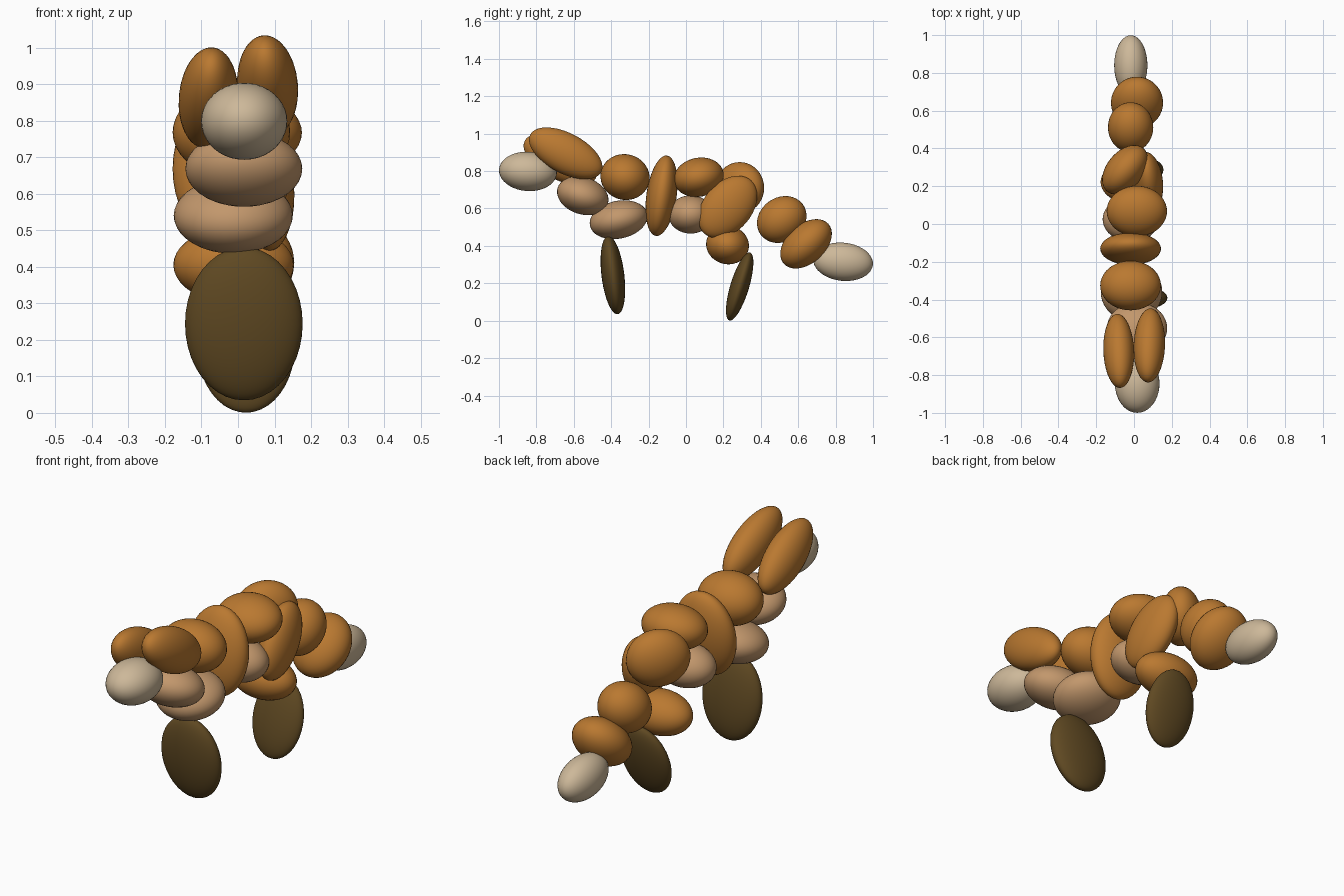
import bpy
from math import radians


def colour(name, rgb):
    m = bpy.data.materials.new(name)
    m.diffuse_color = (*rgb, 1)
    return m


BROWN = colour("warm_brown", (0.49, 0.19, 0.03))
TAN = colour("tan", (0.54, 0.31, 0.15))
CREAM = colour("cream", (0.61, 0.48, 0.32))
DARK = colour("dark_brown", (0.115, 0.066, 0.016))


def lobe(name, mat, centre, radii, tilt=0, roll=0, yaw=0):
    """Smooth ellipsoid; tilt is about x, roll about y, yaw about z (degrees)."""
    bpy.ops.mesh.primitive_uv_sphere_add(
        segments=40, ring_count=20, radius=1, location=centre,
        rotation=(radians(tilt), radians(roll), radians(yaw)))
    ob = bpy.context.object
    ob.name = name
    ob.scale = radii
    ob.data.materials.append(mat)
    bpy.ops.object.shade_smooth()


# Head
lobe("snout", CREAM, (0.017, -0.845, 0.798), (0.118, 0.155, 0.105), -4)
lobe("right_ear", BROWN, (0.081, -0.643, 0.895), (0.083, 0.215, 0.108), -28, -5)
lobe("left_ear", BROWN, (-0.081, -0.672, 0.862), (0.081, 0.215, 0.108), -28, 5)

# Neck, chest and belly
lobe("neck", TAN, (0.016, -0.552, 0.668), (0.16, 0.141, 0.099), -18)
lobe("chest", TAN, (-0.013, -0.36, 0.54), (0.163, 0.157, 0.101), 12)
lobe("belly", TAN, (-0.016, 0.025, 0.568), (0.15, 0.12, 0.102))

# Torso
lobe("shoulder", BROWN, (-0.018, -0.326, 0.768), (0.161, 0.132, 0.122), -15)
lobe("ribcage", BROWN, (-0.018, -0.131, 0.668), (0.161, 0.081, 0.217), -8)
lobe("back", BROWN, (0.015, 0.068, 0.767), (0.16, 0.135, 0.104), 12)

# Hindquarters
lobe("rump", BROWN, (-0.047, 0.287, 0.71), (0.097, 0.15, 0.138), 0, 0, -40)
lobe("haunch", BROWN, (0.076, 0.223, 0.608), (0.077, 0.19, 0.13), 49, 0, 6)
lobe("hind_thigh", BROWN, (-0.012, 0.222, 0.405), (0.165, 0.115, 0.103), -12)

# Legs
lobe("front_leg", DARK, (0.016, -0.391, 0.244), (0.161, 0.061, 0.211), 7)
lobe("hind_leg", DARK, (0.022, 0.287, 0.183), (0.134, 0.05, 0.19), -17)

# Tail
lobe("tail_base", BROWN, (-0.018, 0.512, 0.541), (0.12, 0.139, 0.118), 35)
lobe("tail_middle", BROWN, (0.016, 0.642, 0.411), (0.138, 0.16, 0.104), 42)
lobe("tail_tip", CREAM, (-0.017, 0.84, 0.315), (0.088, 0.16, 0.102), -6)
